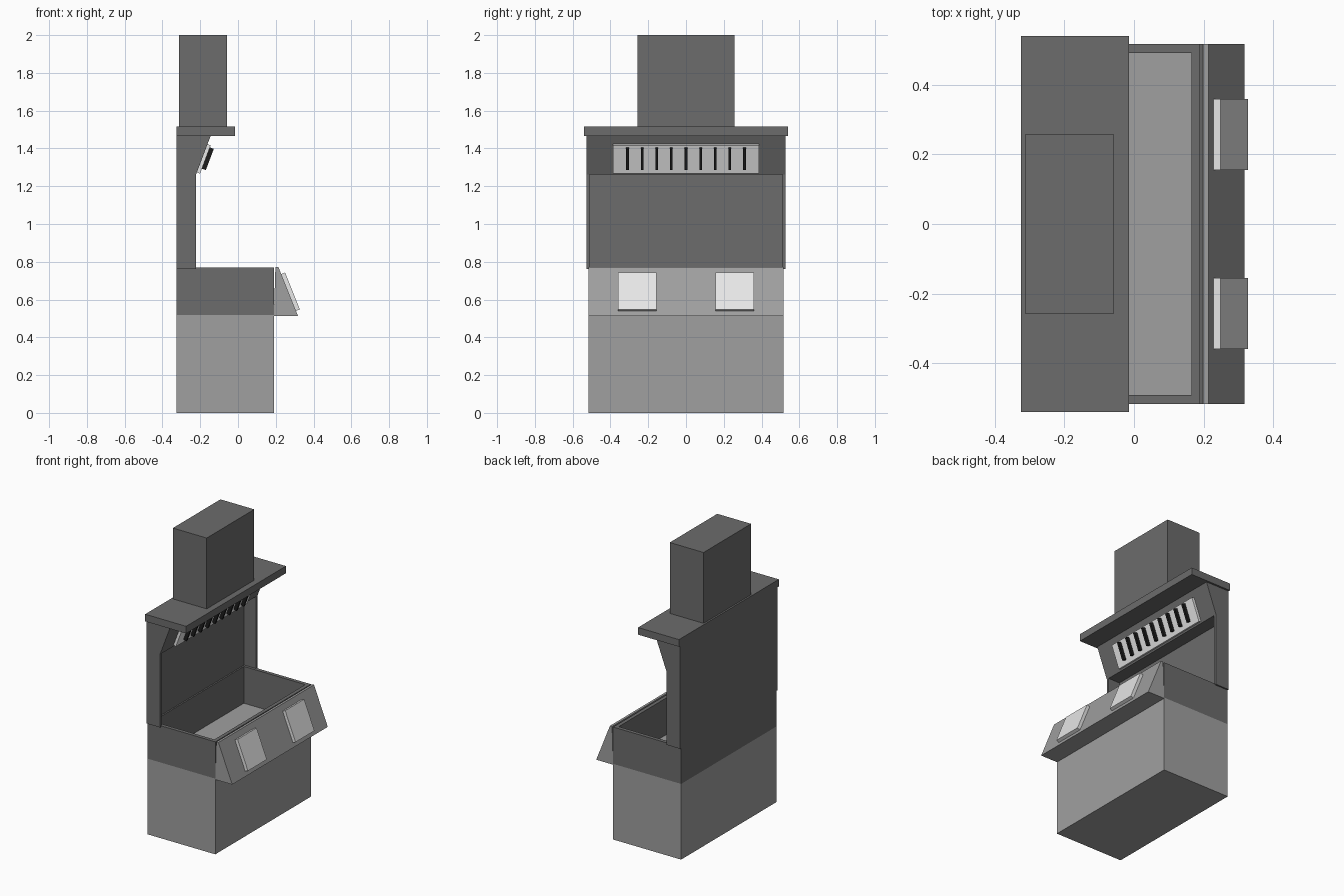
import bpy, bmesh
from mathutils import Vector, Matrix

cube = bpy.data.objects.get("Cube")
if cube:
    bpy.data.objects.remove(cube, do_unlink=True)


def material(name, value):
    m = bpy.data.materials.new(name)
    m.use_nodes = True
    color = (value, value, value, 1)
    m.diffuse_color = color
    m.node_tree.nodes["Principled BSDF"].inputs["Base Color"].default_value = color
    return m


DARK = material("dark grey metal", 0.15)
LIGHT = material("light grey metal", 0.35)
PALE = material("pale grey plate", 0.8)
BLACK = material("black", 0.012)


def finish(name, bm, mat):
    bmesh.ops.recalc_face_normals(bm, faces=bm.faces)
    mesh = bpy.data.meshes.new(name)
    bm.to_mesh(mesh)
    bm.free()
    mesh.materials.append(mat)
    obj = bpy.data.objects.new(name, mesh)
    bpy.context.collection.objects.link(obj)
    return obj


def box(name, mat, x, y, z):
    """Box from its (low, high) range on each axis."""
    bm = bmesh.new()
    bmesh.ops.create_cube(bm, size=1)
    for v in bm.verts:
        v.co = [r[0] if c < 0 else r[1] for c, r in zip(v.co, (x, y, z))]
    return finish(name, bm, mat)


def prism(name, mat, profile, y0, y1):
    """Extrude an x-z profile along y."""
    bm = bmesh.new()
    face = bm.faces.new([bm.verts.new((x, y0, z)) for x, z in profile])
    new = bmesh.ops.extrude_face_region(bm, geom=[face])["geom"]
    bmesh.ops.translate(bm, vec=(0, y1 - y0, 0),
                        verts=[g for g in new if isinstance(g, bmesh.types.BMVert)])
    return finish(name, bm, mat)


def slanted_plate(name, mat, low, high, along, out, y0, y1):
    """Plate lying on the slope low-high, spanning distances along and out from it."""
    low, high = Vector(low), Vector(high)
    d = (high - low).normalized()
    n = Vector((d.y, -d.x))
    corners = [low + d * a + n * o for a, o in
               ((along[0], out[0]), (along[1], out[0]), (along[1], out[1]), (along[0], out[1]))]
    return prism(name, mat, corners, y0, y1)


BACK, FRONT, HALF = -0.325, 0.19, 0.517

# Cabinet, whose top is the floor of the basin
box("cabinet", LIGHT, (BACK, FRONT), (-HALF, HALF), (0, 0.518))

# Open basin walls
W = 0.025
box("basin_front_wall", DARK, (FRONT - W, FRONT), (-HALF, HALF), (0.518, 0.77))
box("basin_back_wall", DARK, (BACK, BACK + W), (-HALF, HALF), (0.518, 0.77))
for side, s in (("left", 1), ("right", -1)):
    ys = sorted((s * HALF, s * (HALF - W)))
    box(side + "_basin_wall", DARK, (BACK + W, FRONT - W), ys, (0.518, 0.77))

# Sloping front panel with two plates
panel_low, panel_high = (0.318, 0.512), (0.214, 0.772)
prism("front_panel", LIGHT, [(0.19, 0.512), panel_low, panel_high, (0.198, 0.772)], -HALF, HALF)
for side, s in (("left", 1), ("right", -1)):
    ys = sorted((s * 0.155, s * 0.36))
    slanted_plate(side + "_panel_plate", PALE, panel_low, panel_high,
                  (0.03, 0.24), (0, 0.022), *ys)

# Upright back with cheeks and hood
hood_low, hood_high = (-0.222, 1.262), (-0.145, 1.466)
box("back_panel", DARK, (BACK, BACK + 0.015), (-0.51, 0.51), (0.765, 1.466))
prism("hood", DARK, [(BACK + 0.015, 1.262), hood_low, hood_high, (BACK + 0.015, 1.466)], -0.51, 0.51)
for side, s in (("left", 1), ("right", -1)):
    ys = sorted((s * 0.51, s * 0.527))
    prism(side + "_cheek", DARK,
          [(BACK, 0.762), (-0.222, 0.762), hood_low, hood_high, (BACK, 1.466)], *ys)

# Vent plate with a row of bars
slanted_plate("vent_plate", PALE, hood_low, hood_high, (0.012, 0.172), (0, 0.018), -0.387, 0.387)
for i in range(-4, 5):
    y = i * 0.0775
    slanted_plate(f"vent_bar_{i + 5}", BLACK, hood_low, hood_high,
                  (0.04, 0.16), (0.018, 0.04), y - 0.007, y + 0.007)

# Cap slab and chimney
box("hood_cap", DARK, (BACK, -0.015), (-0.54, 0.54), (1.466, 1.515))
box("chimney", DARK, (-0.313, -0.057), (-0.257, 0.257), (1.515, 2))
